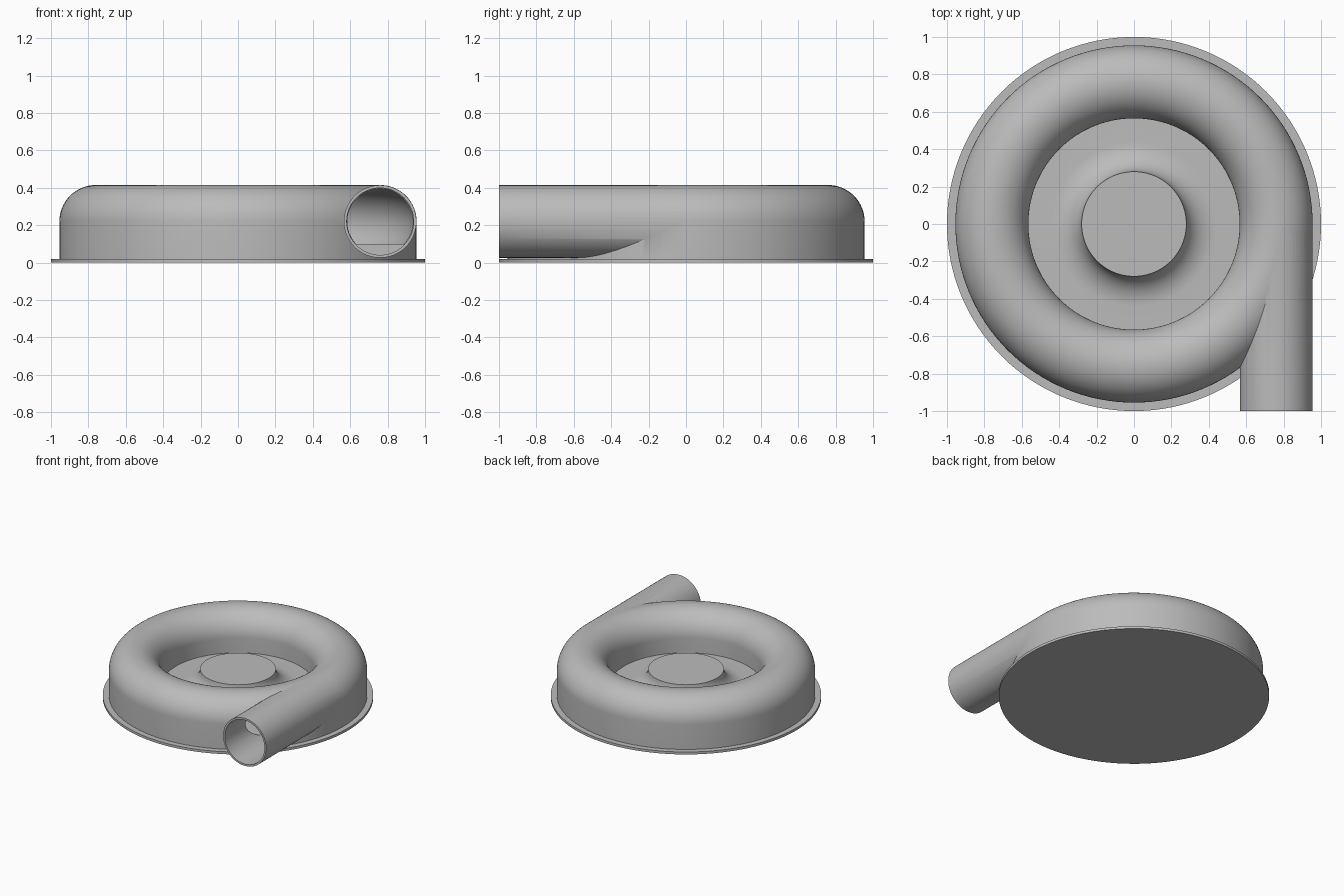
import bpy, bmesh
from math import sin, cos, pi, asin
from mathutils import Matrix, Vector

cube = bpy.data.objects.get("Cube")
if cube:
    bpy.data.objects.remove(cube, do_unlink=True)

RING, MID, TUBE = 0.76, 0.22, 0.195   # volute centre radius, height, section radius
FLOOR, HUB_R, HUB_Z = 0.10, 0.28, 0.233

grey = bpy.data.materials.new("plain grey")
grey.use_nodes = True
grey.diffuse_color = (0.5, 0.5, 0.5, 1)
grey.node_tree.nodes["Principled BSDF"].inputs["Base Color"].default_value = (0.5, 0.5, 0.5, 1)


def finish(name, bm):
    bmesh.ops.remove_doubles(bm, verts=bm.verts, dist=1e-5)
    bmesh.ops.recalc_face_normals(bm, faces=bm.faces)
    mesh = bpy.data.meshes.new(name)
    bm.to_mesh(mesh)
    bm.free()
    mesh.materials.append(grey)
    obj = bpy.data.objects.new(name, mesh)
    bpy.context.collection.objects.link(obj)
    return obj


def revolve(name, profile, closed=False):
    bm = bmesh.new()
    verts = [bm.verts.new((r, 0, z)) for r, z in profile]
    edges = [bm.edges.new(pair) for pair in zip(verts, verts[1:])]
    if closed:
        edges.append(bm.edges.new((verts[-1], verts[0])))
    bmesh.ops.spin(bm, geom=verts + edges, cent=(0, 0, 0), axis=(0, 0, 1),
                   angle=2 * pi, steps=128)
    return finish(name, bm)


def rod(name, radius, y0, y1):
    bm = bmesh.new()
    place = Matrix.Translation(Vector((RING, (y0 + y1) / 2, MID))) @ Matrix.Rotation(pi / 2, 4, 'X')
    bmesh.ops.create_cone(bm, cap_ends=True, segments=64, radius1=radius,
                          radius2=radius, depth=y1 - y0, matrix=place)
    return finish(name, bm)


def arc(cx, cz, rx, rz, a0, a1, n):
    steps = [a0 + (a1 - a0) * i / n for i in range(n + 1)]
    return [(cx + rx * cos(a), cz + rz * sin(a)) for a in steps]


def combine(target, other, operation):
    mod = target.modifiers.new(operation.lower(), 'BOOLEAN')
    mod.operation, mod.solver, mod.object = operation, 'EXACT', other
    bpy.context.view_layer.objects.active = target
    bpy.ops.object.modifier_apply(modifier=mod.name)
    bpy.data.objects.remove(other, do_unlink=True)


# Base flange, rounded volute ring, sunken floor and flared hub in one turned profile
flare = 0.16
profile = [(0, 0), (1, 0), (1, 0.02), (RING + TUBE, 0.02)]
profile += arc(RING, MID, TUBE, TUBE, 0, pi, 32)
profile += [(RING - TUBE, FLOOR)]
profile += arc(HUB_R + flare, HUB_Z, flare, HUB_Z - FLOOR, 1.5 * pi, pi, 12)
profile += [(0, HUB_Z)]
housing = revolve("volute_housing", profile)

# Tangential outlet pipe
combine(housing, rod("outlet_pipe", TUBE - 0.001, -1.0, 0.01), 'UNION')

# Hollow ring with a flat floor, opened through the pipe
inner = 0.176
dip = asin((MID - FLOOR) / inner)
combine(housing, revolve("ring_cavity", arc(RING, MID, inner, inner, -dip, pi + dip, 36), True),
        'DIFFERENCE')
combine(housing, rod("pipe_bore", 0.179, -1.1, -0.02), 'DIFFERENCE')

bpy.ops.object.select_all(action='DESELECT')
housing.select_set(True)
bpy.context.view_layer.objects.active = housing
bpy.ops.object.shade_smooth_by_angle(angle=pi / 6)
